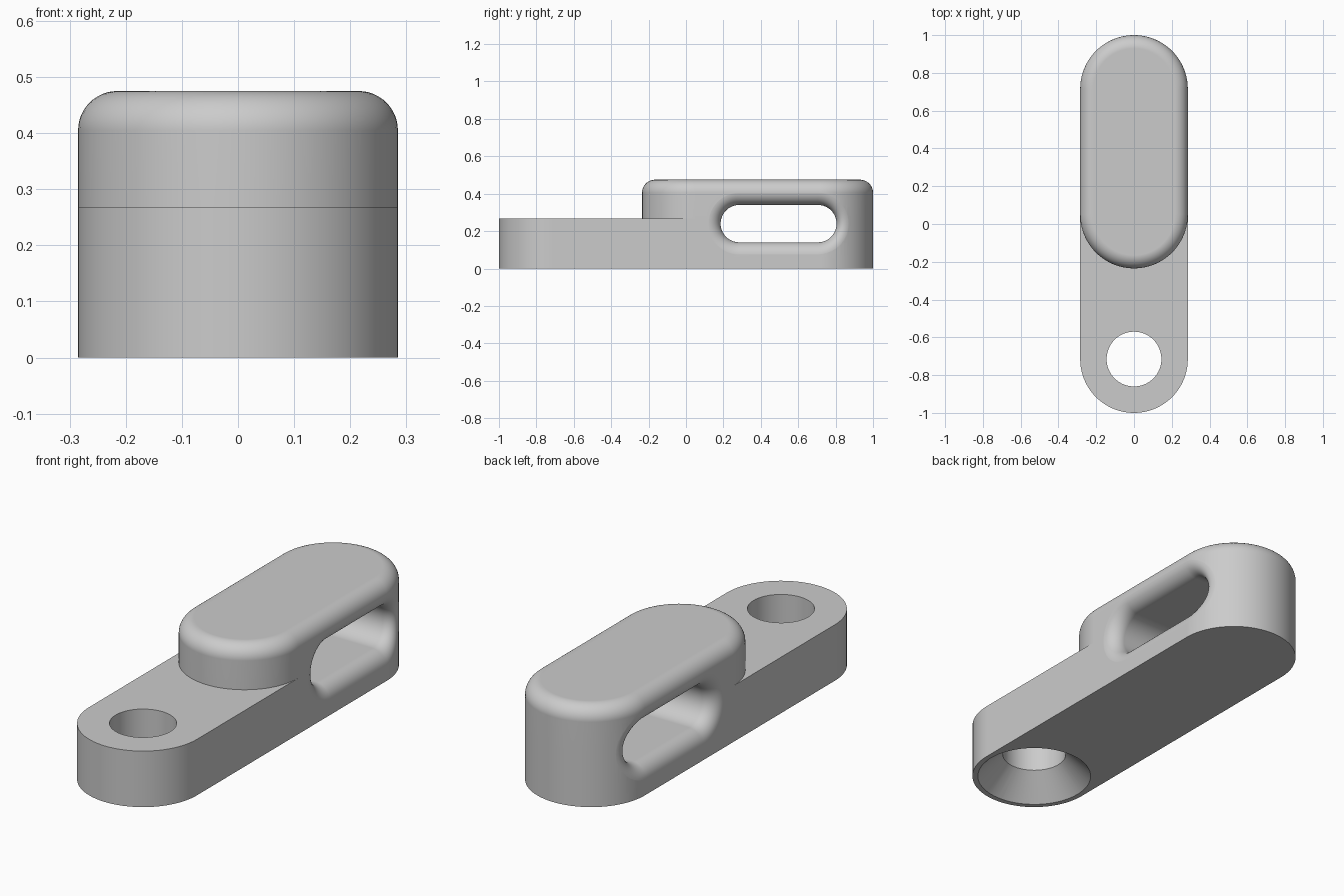
import bpy, bmesh
from math import sin, cos, tan, pi, sqrt, radians

cube = bpy.data.objects.get("Cube")
if cube:
    bpy.data.objects.remove(cube)

R = 0.285          # half width of the body
BACK = 1 - R       # centre of the rear round end
FRONT = R - 1      # centre of the front round end
PAD = 0.05         # centre of the raised pad's front end
LEDGE, TOP = 0.267, 0.475
FILLET = 0.07
SEG = 40

grey = bpy.data.materials.new("plain_grey")
grey.use_nodes = True
colour = (0.6, 0.6, 0.6, 1)
grey.diffuse_color = colour
grey.node_tree.nodes["Principled BSDF"].inputs["Base Color"].default_value = colour


def arc(cy, r, start):
    """Half circle of plan points about (0, cy)."""
    return [(r * cos(start + pi * i / SEG), cy + r * sin(start + pi * i / SEG))
            for i in range(SEG + 1)]


def bridge(bm, a, b):
    n = len(a)
    for i in range(n):
        j = (i + 1) % n
        bm.faces.new((a[i], a[j], b[j], b[i]))


def finish(bm, name):
    bmesh.ops.remove_doubles(bm, verts=bm.verts, dist=1e-5)
    bmesh.ops.recalc_face_normals(bm, faces=bm.faces)
    mesh = bpy.data.meshes.new(name)
    bm.to_mesh(mesh)
    bm.free()
    mesh.materials.append(grey)
    obj = bpy.data.objects.new(name, mesh)
    bpy.context.collection.objects.link(obj)
    return obj


def loft(name, rings):
    """Closed solid through a list of equal point rings."""
    bm = bmesh.new()
    loops = [[bm.verts.new(p) for p in ring] for ring in rings]
    for a, b in zip(loops, loops[1:]):
        bridge(bm, a, b)
    bm.faces.new(loops[0])
    bm.faces.new(loops[-1])
    return finish(bm, name)


# Body: long low base with a raised, round-topped pad at the rear
bm = bmesh.new()


def ring(points, z):
    return [bm.verts.new((x, y, z)) for x, y in points]


base_plan = arc(BACK, R, 0) + [(-R, PAD)] + arc(FRONT, R, pi) + [(R, PAD)]
low, shelf = ring(base_plan, 0), ring(base_plan, LEDGE)
bridge(bm, low, shelf)
bm.faces.new(low)

levels = [(0, LEDGE)]
for i in range(13):
    a = pi / 2 * i / 12
    levels.append((FILLET * (1 - cos(a)), TOP - FILLET * (1 - sin(a))))
pad = [ring(arc(BACK, R - d, 0) + arc(PAD, R - d, pi), z) for d, z in levels]
for a, b in zip(pad, pad[1:]):
    bridge(bm, a, b)
bm.faces.new(pad[-1])

# Flat shelf in front of the pad
pad_front = pad[0][SEG + 1:]
bm.faces.new(shelf[SEG + 2:2 * SEG + 3] + [shelf[-1]] + pad_front[::-1] + [shelf[SEG + 1]])
body = finish(bm, "slotted_bracket")

# Screw hole with a countersink from below
hole = [(0.265, -0.005), (0.145, 0.115), (0.145, 0.35)]
screw_cutter = loft("screw_hole_cutter", [
    [(r * cos(2 * pi * i / 64), FRONT + r * sin(2 * pi * i / 64), z) for i in range(64)]
    for r, z in hole])


# Cross slot with rounded mouths that follow the body's side surface
def side(y):
    return sqrt(R * R - max(0, y - BACK) ** 2)


def slot(d):
    r = 0.1 + d
    pts = []
    for cy, start in ((0.705, -pi / 2), (0.285, pi / 2)):
        for i in range(25):
            a = start + pi * i / 24
            pts.append((cy + r * cos(a), 0.24 + r * sin(a)))
    return pts


steps = [(FILLET * (1 - cos(radians(a))), FILLET * (1 - sin(radians(a))))
         for a in range(0, 85, 6)]
steps.append((steps[-1][0] + 0.02, steps[-1][1] - 0.02 * tan(radians(6))))
half = [[(side(y) - t, y, z) for y, z in slot(d)] for d, t in steps]
half.append([(0.4, y, z) for y, z in slot(steps[-1][0])])
mirrored = [[(-x, y, z) for x, y, z in loop] for loop in reversed(half)]
slot_cutter = loft("slot_cutter", mirrored + half)

for cutter in (screw_cutter, slot_cutter):
    cutter.hide_render = True
    cutter.hide_viewport = True
    mod = body.modifiers.new(cutter.name, "BOOLEAN")
    mod.operation = "DIFFERENCE"
    mod.solver = "EXACT"
    mod.object = cutter

# Apply the cuts, then smooth while keeping hard edges
bpy.context.view_layer.update()
cut = bpy.data.meshes.new_from_object(body.evaluated_get(bpy.context.evaluated_depsgraph_get()))
body.modifiers.clear()
body.data = cut
for cutter in (screw_cutter, slot_cutter):
    bpy.data.objects.remove(cutter)
bpy.ops.object.select_all(action="DESELECT")
body.select_set(True)
bpy.context.view_layer.objects.active = body
bpy.ops.object.shade_smooth_by_angle(angle=radians(30))
weighted = body.modifiers.new("weighted_normals", "WEIGHTED_NORMAL")
weighted.keep_sharp = True
